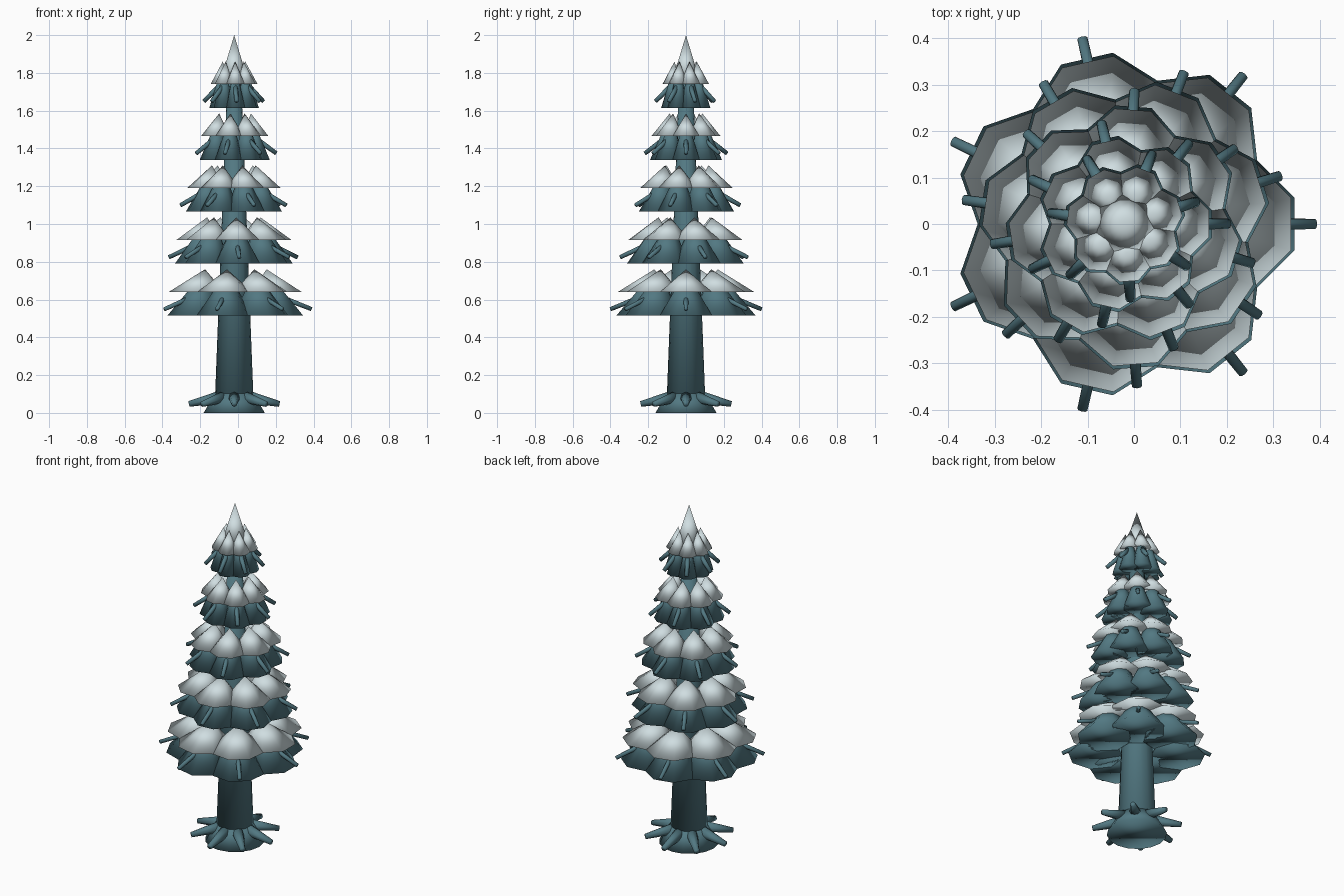
import bpy, bmesh
from math import cos, sin, pi, tau
from mathutils import Vector, Matrix

if "Cube" in bpy.data.objects:
    bpy.data.objects.remove(bpy.data.objects["Cube"], do_unlink=True)

CENTRE = Vector((-0.02, 0, 0))   # trunk axis
LOBES = 7


def material(name, rgb):
    m = bpy.data.materials.new(name)
    m.use_nodes = True
    m.diffuse_color = (*rgb, 1)
    m.node_tree.nodes["Principled BSDF"].inputs["Base Color"].default_value = (*rgb, 1)
    return m


TEAL = material("teal", (0.085, 0.19, 0.225))
SNOW = material("snow", (0.63, 0.73, 0.755))


def polar(r, a, z):
    return Vector((r * cos(a), r * sin(a), z))


def spire(bm, foot, tip, radius, sides, turn=0):
    """Cone on a level base, whose tip need not sit over the middle."""
    ring = [bm.verts.new(foot + polar(radius, turn + tau * (i + 0.5) / sides, 0))
            for i in range(sides)]
    top = bm.verts.new(tip)
    bm.faces.new(ring[::-1])
    for i in range(sides):
        bm.faces.new((ring[i], ring[(i + 1) % sides], top))


def rod(bm, a, b, r1, r2, sides=8):
    """Tapered round bar from a to b."""
    d = b - a
    place = Matrix.Translation((a + b) / 2) @ d.to_track_quat('Z', 'Y').to_matrix().to_4x4()
    bmesh.ops.create_cone(bm, cap_ends=True, segments=sides, radius1=r1,
                          radius2=r2, depth=d.length, matrix=place)


def finish(name, bm, mat):
    mesh = bpy.data.meshes.new(name)
    bm.to_mesh(mesh)
    bm.free()
    mesh.materials.append(mat)
    mesh.shade_smooth()
    obj = bpy.data.objects.new(name, mesh)
    obj.location = CENTRE
    bpy.context.collection.objects.link(obj)


# Trunk and flared foot
bm = bmesh.new()
rod(bm, Vector((0, 0, 0.02)), Vector((0, 0, 1.78)), 0.104, 0.036, 16)
finish("trunk", bm, TEAL)
bm = bmesh.new()
rod(bm, Vector((0, 0, 0)), Vector((0, 0, 0.105)), 0.162, 0.1, 16)
finish("trunk_foot", bm, TEAL)

# Roots
bm = bmesh.new()
for i in range(8):
    a = tau * i / 8
    rod(bm, polar(0.07, a, 0.085), polar(0.24, a, 0.047), 0.034, 0.015)
finish("roots", bm, TEAL)

# Tiers of foliage, snow caps and twigs
tiers = [(0.365, 0.41), (0.31, 0.35), (0.253, 0.288), (0.188, 0.223), (0.13, 0.162)]
for t, (rim, reach) in enumerate(tiers):
    z = 0.515 + 0.275 * t
    leaves, caps, twigs = bmesh.new(), bmesh.new(), bmesh.new()
    size = 0.41 * rim
    mid = rim - size * cos(pi / 8)
    for i in range(LOBES):
        a = 0.3 * t + tau * i / LOBES
        tip = polar(0.47 * rim, a, z + 0.238)
        spire(leaves, polar(mid, a, z), tip, size, 8, a)
        spire(caps, polar(mid - 0.006, a, z + 0.125), tip + Vector((0, 0, 0.007)),
              size * 0.99, 8, a)
        rod(twigs, polar(0.5 * reach, a, z + 0.115), polar(reach, a, z + 0.034),
            0.014, 0.011)
    finish(f"foliage_tier_{t + 1}", leaves, TEAL)
    finish(f"snow_tier_{t + 1}", caps, SNOW)
    finish(f"twigs_tier_{t + 1}", twigs, TEAL)

# Snowy peak
bm = bmesh.new()
spire(bm, Vector((0, 0, 1.74)), Vector((0, 0, 2)), 0.08, 16)
finish("snow_peak", bm, SNOW)
